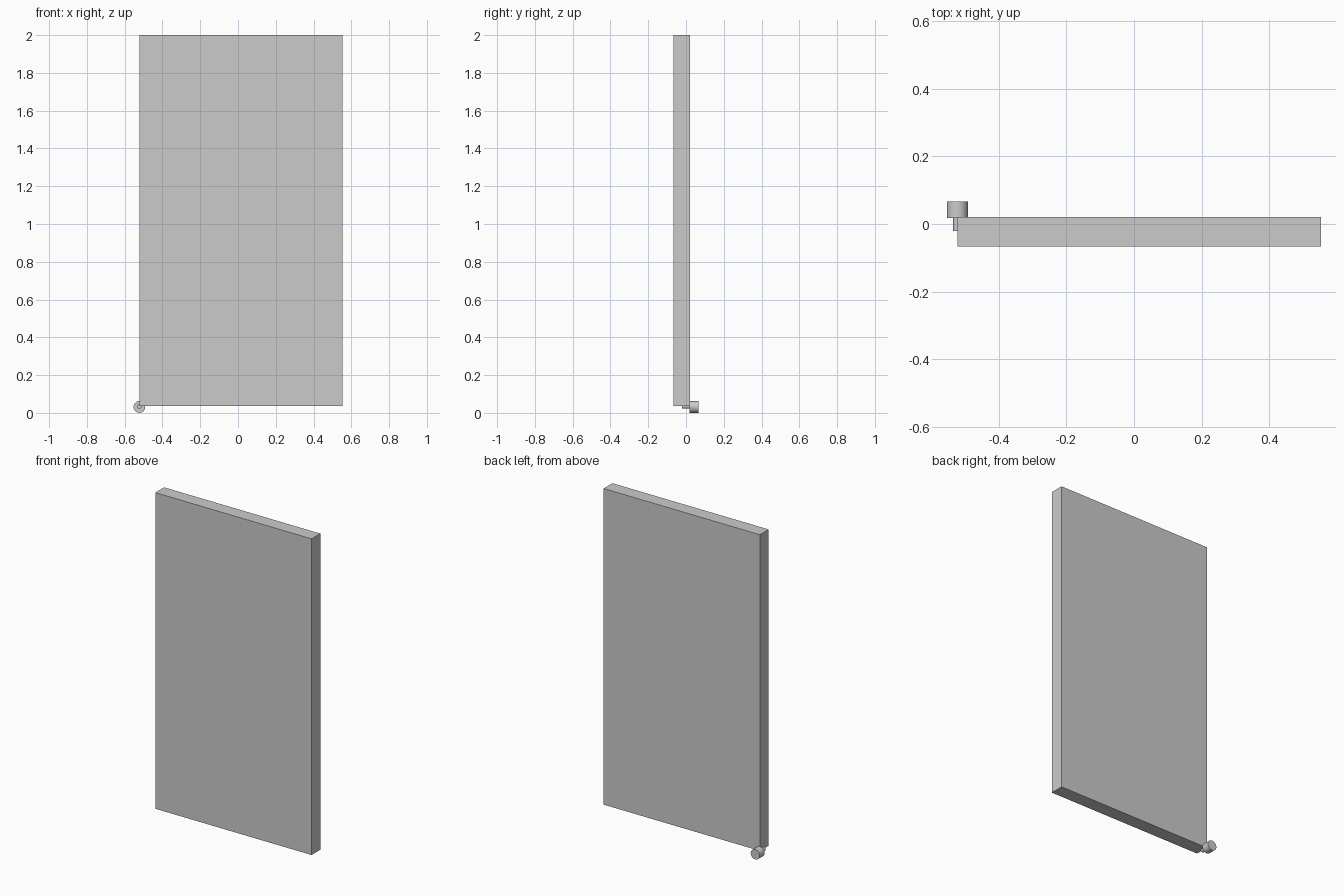
import bpy
from math import radians

if "Cube" in bpy.data.objects:
    bpy.data.objects.remove(bpy.data.objects["Cube"])


def box(name, lo, hi):
    mid = [(a + b) / 2 for a, b in zip(lo, hi)]
    bpy.ops.mesh.primitive_cube_add(size=1, location=mid)
    ob = bpy.context.object
    ob.name = name
    ob.scale = [b - a for a, b in zip(lo, hi)]
    bpy.ops.object.transform_apply(location=False, rotation=False, scale=True)
    return ob


def rod(name, x, z, radius, y0, y1, sides=32):
    # cylinder running along y
    bpy.ops.mesh.primitive_cylinder_add(
        vertices=sides, radius=radius, depth=y1 - y0,
        location=(x, (y0 + y1) / 2, z), rotation=(radians(90), 0, 0))
    ob = bpy.context.object
    ob.name = name
    bpy.ops.object.shade_smooth_by_angle(angle=radians(35))
    return ob


# Door slab
box("door_panel", (-0.522, -0.066, 0.036), (0.552, 0.02, 2.0))

# Knob and its spindle at the lower corner
KNOB_X, KNOB_Z = -0.522, 0.0315
rod("door_knob", KNOB_X, KNOB_Z, 0.031, 0.018, 0.066)
rod("knob_spindle", KNOB_X, KNOB_Z + 0.003, 0.012, -0.02, 0.019, 16)
